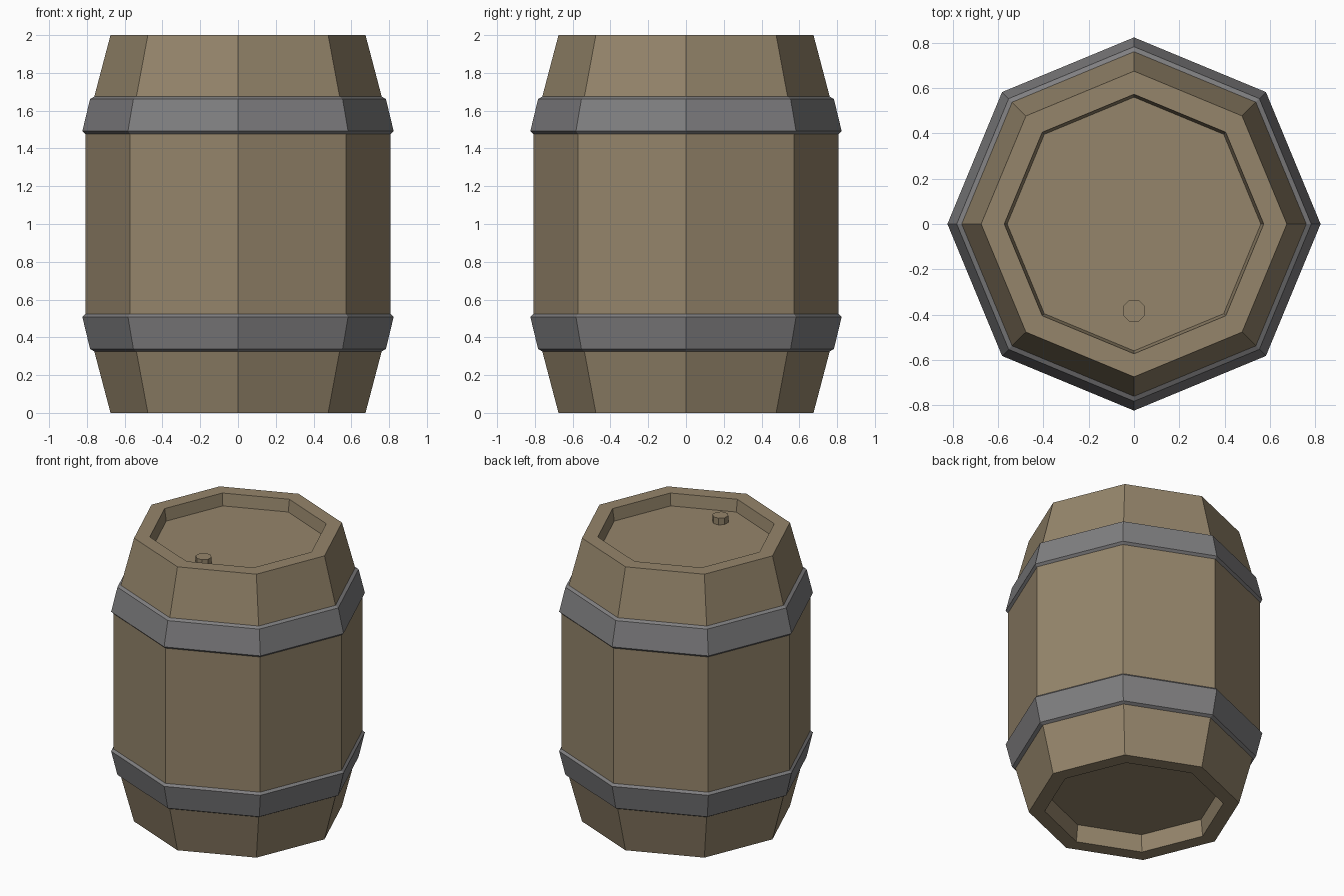
import bpy, bmesh
from math import sin, cos, pi

if "Cube" in bpy.data.objects:
    bpy.data.objects.remove(bpy.data.objects["Cube"])


def material(name, rgb):
    m = bpy.data.materials.new(name)
    m.diffuse_color = (*rgb, 1)
    m.use_nodes = True
    m.node_tree.nodes["Principled BSDF"].inputs["Base Color"].default_value = m.diffuse_color
    return m


wood = material("brown wood", (0.30, 0.235, 0.147))
iron = material("grey iron", (0.215, 0.212, 0.218))


def lathe(name, profile, mat, sides=8, turn=0.0, centre=(0, 0)):
    """Revolve (radius, z) points into flat-sided rings; radius 0 ends become n-gon caps."""
    bm = bmesh.new()
    rings = []
    for r, z in profile:
        rings.append([bm.verts.new((centre[0] + r * cos(turn + 2 * pi * i / sides),
                                    centre[1] + r * sin(turn + 2 * pi * i / sides), z))
                      for i in range(sides)] if r > 0 else None)
    for a, b in zip(rings, rings[1:]):
        if a is None:
            bm.faces.new(b[::-1])
        elif b is None:
            bm.faces.new(a)
        else:
            for i in range(sides):
                j = (i + 1) % sides
                bm.faces.new((a[i], a[j], b[j], b[i]))
    me = bpy.data.meshes.new(name)
    bm.to_mesh(me)
    bm.free()
    me.materials.append(mat)
    ob = bpy.data.objects.new(name, me)
    bpy.context.collection.objects.link(ob)
    return ob


# Barrel body with recessed bottom and lid
lathe("barrel_body", [(0, 0.12), (0.56, 0.12), (0.573, 0), (0.675, 0), (0.808, 0.505),
                      (0.808, 1.495), (0.675, 2), (0.573, 2), (0.56, 1.915), (0, 1.915)], wood)

# Iron hoops, the upper one mirrored from the lower
hoop = [(0.759, 0.325), (0.783, 0.338), (0.824, 0.508), (0.807, 0.524)]
lathe("lower_hoop", hoop, iron)
lathe("upper_hoop", [(r, 2 - z) for r, z in reversed(hoop)], iron)

# Small plug on the lid
lathe("lid_plug", [(0.052, 1.91), (0.052, 1.962), (0, 1.962)], wood,
      turn=pi / 8, centre=(0, -0.383))
